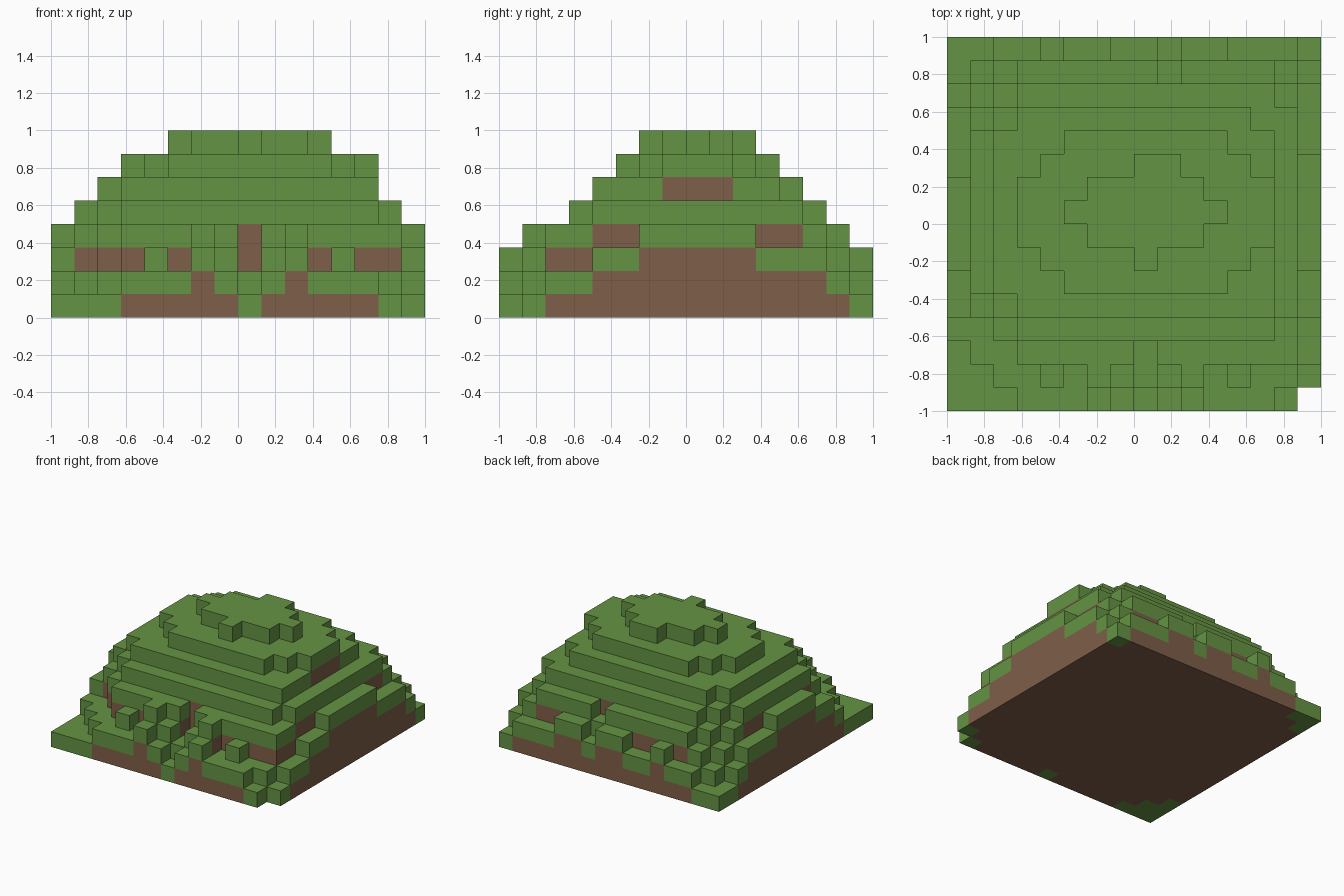
import bpy
import bmesh
from mathutils import Vector

cube = bpy.data.objects.get("Cube")
if cube:
    bpy.data.objects.remove(cube, do_unlink=True)

CELLS = 16
SIZE = 2 / CELLS
height = {}


def terrace(level, *patches):
    """Raise rectangles of columns (first x, last x, first y, last y) to a level."""
    for left, right, front, back in patches:
        for column in range(left, right + 1):
            for row in range(front, back + 1):
                height[column, row] = max(level, height.get((column, row), 0))


# Terraces of the hill, from the ground upward
terrace(1, (0, 15, 1, 15), (0, 14, 0, 0))
terrace(2, (3, 7, 0, 15), (9, 13, 0, 15), (2, 14, 1, 15), (1, 15, 2, 14), (0, 15, 3, 13))
terrace(3, (3, 7, 2, 14), (9, 14, 2, 14), (2, 14, 3, 14), (1, 15, 4, 13), (0, 15, 4, 12))
terrace(4, (3, 7, 2, 13), (9, 14, 2, 13), (2, 14, 3, 13), (1, 14, 4, 12),
        (0, 0, 6, 9), (15, 15, 6, 10), (3, 8, 14, 14), (10, 13, 14, 14))
terrace(5, (3, 13, 3, 13), (2, 14, 4, 12), (1, 14, 5, 11))
terrace(6, (3, 13, 4, 11), (2, 13, 5, 11), (3, 12, 12, 12))
terrace(7, (5, 11, 5, 11), (4, 12, 6, 10), (3, 13, 7, 9))
terrace(8, (8, 8, 6, 10), (9, 9, 10, 10), (6, 10, 7, 9), (5, 11, 8, 8))

# Loose single blocks along the front and back edges
terrace(3, (6, 6, 0, 0), (10, 10, 0, 0), (4, 4, 1, 1), (12, 12, 1, 1),
        (6, 7, 1, 1), (9, 10, 1, 1))
terrace(3, (4, 4, 15, 15), (7, 8, 15, 15), (10, 11, 15, 15))
terrace(4, (6, 6, 1, 1), (10, 10, 1, 1))


def make_material(name, color):
    mat = bpy.data.materials.new(name)
    mat.use_nodes = True
    mat.diffuse_color = color
    mat.node_tree.nodes["Principled BSDF"].inputs["Base Color"].default_value = color
    return mat


def filled(cell):
    column, row, layer = cell
    return 0 <= layer < height.get((column, row), 0)


DIRECTIONS = [Vector(axis) * sign
              for axis in ((1, 0, 0), (0, 1, 0), (0, 0, 1)) for sign in (1, -1)]


def build_blocks(name, mat, cells):
    """Make one object from the exposed sides of the given blocks."""
    bm = bmesh.new()
    for cell in cells:
        center = Vector(cell) + Vector((0.5, 0.5, 0.5))
        for normal in DIRECTIONS:
            if filled([int(c + n) for c, n in zip(cell, normal)]):
                continue
            side = Vector((normal.y, normal.z, normal.x))
            up = normal.cross(side)
            corners = [center + (normal + side * a + up * b) / 2
                       for a, b in ((-1, -1), (1, -1), (1, 1), (-1, 1))]
            bm.faces.new([bm.verts.new((c - Vector((CELLS / 2, CELLS / 2, 0))) * SIZE)
                          for c in corners])
    bmesh.ops.remove_doubles(bm, verts=bm.verts[:], dist=SIZE / 100)
    mesh = bpy.data.meshes.new(name)
    bm.to_mesh(mesh)
    bm.free()
    mesh.materials.append(mat)
    bpy.context.collection.objects.link(bpy.data.objects.new(name, mesh))


# The top block of each column is grass, everything under it is soil
grass = [(c, r, h - 1) for (c, r), h in height.items()]
soil = [(c, r, k) for (c, r), h in height.items() for k in range(h - 1)]
build_blocks("grass_blocks", make_material("grass_green", (0.13, 0.295, 0.056, 1)), grass)
build_blocks("soil_blocks", make_material("soil_brown", (0.212, 0.112, 0.065, 1)), soil)
